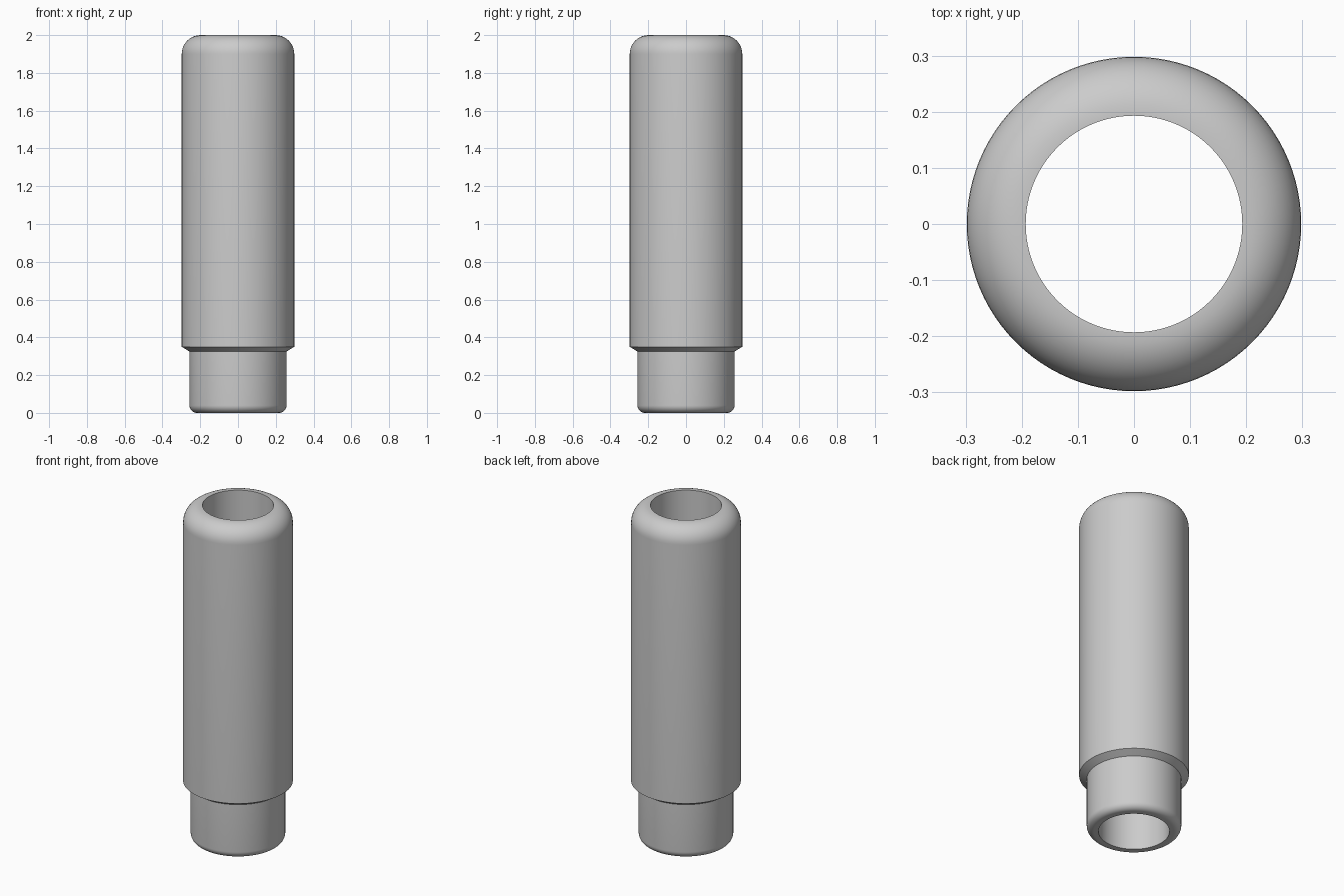
import bpy
import bmesh
import math

cube = bpy.data.objects.get("Cube")
if cube:
    bpy.data.objects.remove(cube, do_unlink=True)

SEGMENTS = 96
BORE, NECK, BODY = 0.193, 0.257, 0.298


def material(name, colour):
    mat = bpy.data.materials.new(name)
    mat.use_nodes = True
    mat.diffuse_color = colour
    mat.node_tree.nodes["Principled BSDF"].inputs["Base Color"].default_value = colour
    return mat


def fillet(r, z, radius, start, steps=10):
    """Quarter-circle of profile points around (r, z), beginning at angle start."""
    angles = [math.radians(start + 90 * i / steps) for i in range(steps + 1)]
    return [(r + radius * math.cos(a), z + radius * math.sin(a)) for a in angles]


def lathe(name, profile, mat):
    """Spin a closed profile of (radius, height) points about the z axis."""
    bm = bmesh.new()
    rings = []
    for i in range(SEGMENTS):
        a = math.tau * i / SEGMENTS
        rings.append([bm.verts.new((r * math.cos(a), r * math.sin(a), z)) for r, z in profile])
    n = len(profile)
    for i, ring in enumerate(rings):
        after = rings[(i + 1) % SEGMENTS]
        for j in range(n):
            k = (j + 1) % n
            bm.faces.new((ring[j], after[j], after[k], ring[k]))
    bmesh.ops.recalc_face_normals(bm, faces=bm.faces)
    mesh = bpy.data.meshes.new(name)
    bm.to_mesh(mesh)
    bm.free()
    obj = bpy.data.objects.new(name, mesh)
    bpy.context.collection.objects.link(obj)
    mesh.materials.append(mat)
    # Smooth curves, crisp bore rims and shoulder
    bpy.ops.object.select_all(action="DESELECT")
    obj.select_set(True)
    bpy.context.view_layer.objects.active = obj
    bpy.ops.object.shade_smooth_by_angle(angle=math.radians(25))
    return obj


grey = material("light_grey", (0.6, 0.6, 0.6, 1))

# Hollow sleeve: rounded foot, narrow neck, chamfered shoulder, rounded top, straight bore
profile = [(BORE, 0)]
profile += fillet(NECK - 0.04, 0.04, 0.04, -90)
profile += [(NECK, 0.325), (BODY, 0.35)]
profile += fillet(BODY - 0.1, 1.9, 0.1, 0)
profile += [(BORE, 2)]
lathe("hollow_sleeve", profile, grey)
